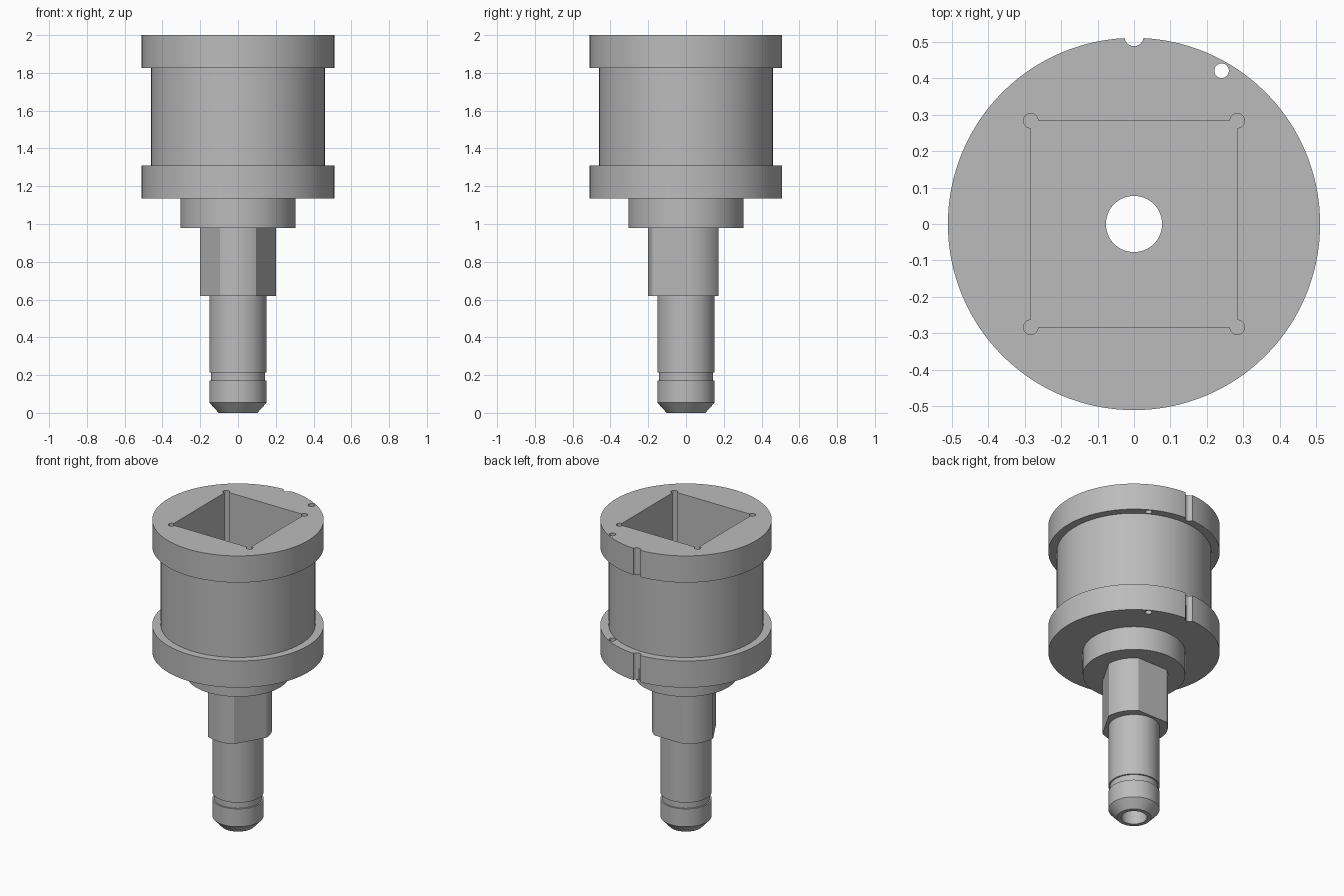
import bpy
import bmesh
from math import sin, cos, radians, tau

default = bpy.data.objects.get("Cube")
if default:
    bpy.data.objects.remove(default, do_unlink=True)

steel = bpy.data.materials.new("brushed_grey")
steel.use_nodes = True
grey = (0.5, 0.5, 0.5, 1.0)
steel.diffuse_color = grey
steel.node_tree.nodes["Principled BSDF"].inputs["Base Color"].default_value = grey


def circle(r, x=0.0, y=0.0, n=128):
    return [(x + r * cos(tau * i / n), y + r * sin(tau * i / n)) for i in range(n)]


def loft(name, rings):
    """Solid from a stack of equal-count outlines, each given as (points, z)."""
    bm = bmesh.new()
    loops = [[bm.verts.new((x, y, z)) for x, y in pts] for pts, z in rings]
    n = len(loops[0])
    for low, high in zip(loops, loops[1:]):
        for i in range(n):
            j = (i + 1) % n
            bm.faces.new((low[i], low[j], high[j], high[i]))
    bm.faces.new(loops[0][::-1])
    bm.faces.new(loops[-1])
    bmesh.ops.recalc_face_normals(bm, faces=bm.faces)
    mesh = bpy.data.meshes.new(name)
    bm.to_mesh(mesh)
    bm.free()
    mesh.materials.append(steel)
    obj = bpy.data.objects.new(name, mesh)
    bpy.context.collection.objects.link(obj)
    return obj


def turned(name, profile):
    return loft(name, [(circle(r), z) for r, z in profile])


def prism(name, outline, z0, z1):
    return loft(name, [(outline, z0), (outline, z1)])


def cut(obj, cutters):
    bpy.context.view_layer.objects.active = obj
    for cutter in cutters:
        mod = obj.modifiers.new("cut", 'BOOLEAN')
        mod.operation = 'DIFFERENCE'
        mod.solver = 'EXACT'
        mod.object = cutter
        bpy.ops.object.modifier_apply(modifier=mod.name)


# Flanged head with its hub
head = turned("flanged_head", [
    (0.305, 0.98), (0.305, 1.135), (0.51, 1.135), (0.51, 1.31),
    (0.46, 1.31), (0.46, 1.825), (0.51, 1.825), (0.51, 2.0)])

# Collar with three flats
R, HALF = 0.202, 32
outline = []
for a in range(0, 360, 2):
    off = min(abs((a - f + 180) % 360 - 180) for f in (90, 210, 330))
    if off >= HALF:
        outline.append((R * cos(radians(a)), R * sin(radians(a))))
collar = prism("flatted_collar", outline, 0.62, 0.98)

# Spindle with retaining groove and chamfered tip
spindle = turned("spindle", [
    (0.102, 0.0), (0.152, 0.055), (0.152, 0.172), (0.143, 0.172),
    (0.143, 0.213), (0.152, 0.213), (0.152, 0.62)])

# Square pocket outline with relieved corners
S, RELIEF = 0.283, 0.02
pocket_outline = []
for corner in (45, 135, 225, 315):
    cx = S if cos(radians(corner)) > 0 else -S
    cy = S if sin(radians(corner)) > 0 else -S
    for step in range(-135, 136, 15):
        a = radians(corner + step)
        pocket_outline.append((cx + RELIEF * cos(a), cy + RELIEF * sin(a)))

# Cutters
bore = prism("bore_cutter", circle(0.077, n=64), -0.1, 2.1)
pocket = prism("pocket_cutter", pocket_outline, 1.25, 2.1)
notch = prism("notch_cutter", circle(0.026, 0.0, 0.513, 32), 1.05, 2.1)
pin_hole = prism("pin_hole_cutter", circle(0.02, 0.24, 0.42, 32), 1.05, 2.1)

cut(head, [pocket, bore, notch, pin_hole])
cut(collar, [bore])
cut(spindle, [bore])
for cutter in (bore, pocket, notch, pin_hole):
    bpy.data.objects.remove(cutter, do_unlink=True)

# Smooth the round walls, keep machined edges sharp
bpy.ops.object.select_all(action='DESELECT')
for part in (head, collar, spindle):
    part.select_set(True)
bpy.context.view_layer.objects.active = head
bpy.ops.object.shade_smooth_by_angle(angle=radians(25))
